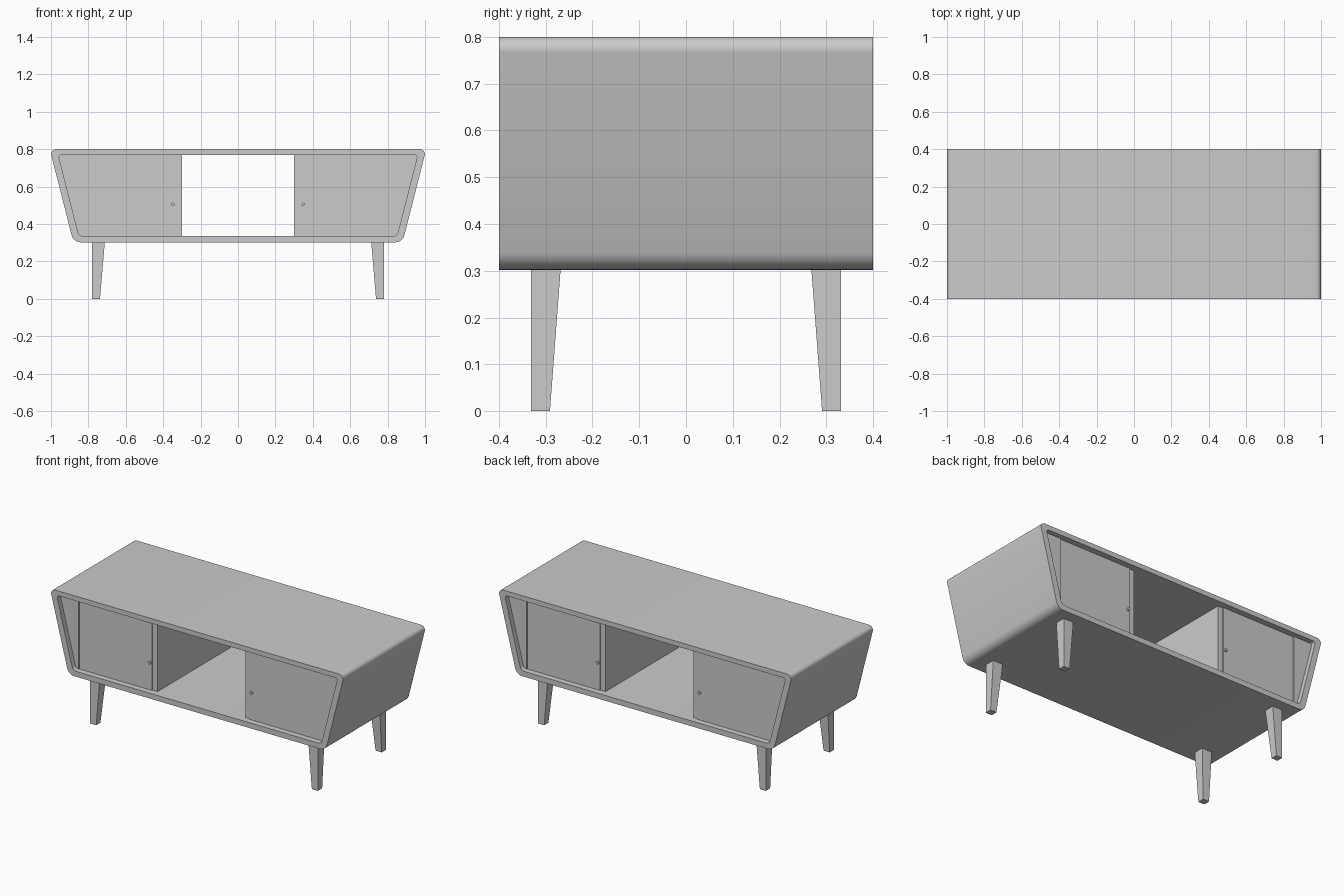
import bpy, bmesh, math
from mathutils import Matrix, Vector

cube = bpy.data.objects.get("Cube")
if cube:
    bpy.data.objects.remove(cube)

grey = bpy.data.materials.new("plain_grey")
grey.use_nodes = True
GREY = (0.6, 0.6, 0.6, 1)
grey.diffuse_color = GREY
grey.node_tree.nodes["Principled BSDF"].inputs["Base Color"].default_value = GREY


def finish(name, bm, smooth=False):
    bmesh.ops.recalc_face_normals(bm, faces=bm.faces)
    mesh = bpy.data.meshes.new(name)
    bm.to_mesh(mesh)
    bm.free()
    mesh.materials.append(grey)
    obj = bpy.data.objects.new(name, mesh)
    bpy.context.collection.objects.link(obj)
    if smooth:
        bpy.ops.object.select_all(action='DESELECT')
        obj.select_set(True)
        bpy.context.view_layer.objects.active = obj
        bpy.ops.object.shade_smooth_by_angle(angle=math.radians(30))
    return obj


def rounded(corners, steps=6):
    """Round each (x, z, radius) corner of a closed outline."""
    pts = []
    for i, (x, z, r) in enumerate(corners):
        p = Vector((x, z))
        a = (Vector(corners[i - 1][:2]) - p).normalized()
        b = (Vector(corners[(i + 1) % len(corners)][:2]) - p).normalized()
        half = a.angle(b) / 2
        centre = p + (a + b).normalized() * (r / math.sin(half))
        start = (p + a * (r / math.tan(half)) - centre).normalized()
        end = (p + b * (r / math.tan(half)) - centre).normalized()
        for k in range(steps + 1):
            pts.append(centre + start.slerp(end, k / steps).normalized() * r)
    return pts


def prism(name, outline, y0, y1):
    """Extrude an x-z outline along y."""
    bm = bmesh.new()
    face = bm.faces.new([bm.verts.new((x, y0, z)) for x, z in outline])
    out = bmesh.ops.extrude_face_region(bm, geom=[face])
    moved = [v for v in out["geom"] if isinstance(v, bmesh.types.BMVert)]
    bmesh.ops.translate(bm, verts=moved, vec=(0, y1 - y0, 0))
    # Extruding can leave the starting cap in place or drop it; close any hole
    bmesh.ops.holes_fill(bm, edges=[e for e in bm.edges if e.is_boundary])
    return finish(name, bm)


def rect(x0, x1, z0, z1):
    return [(x0, z0), (x1, z0), (x1, z1), (x0, z1)]


def trapezoid(top, bottom, z0, z1, r_top, r_bottom):
    return rounded([(-bottom, z0, r_bottom), (bottom, z0, r_bottom),
                    (top, z1, r_top), (-top, z1, r_top)])


# Cabinet shell: a tapered tube open at the front and back
outer = trapezoid(1.0065, 0.88, 0.302, 0.8, 0.026, 0.05)
inner = trapezoid(0.961, 0.85, 0.335, 0.77, 0.014, 0.028)
bm = bmesh.new()
loops = [[bm.verts.new((p.x, y, p.y)) for p in line]
         for line, y in ((outer, -0.4), (outer, 0.4), (inner, 0.4), (inner, -0.4))]
for a, b in zip(loops, loops[1:] + loops[:1]):
    for i in range(len(a)):
        j = (i + 1) % len(a)
        bm.faces.new((a[i], a[j], b[j], b[i]))
finish("cabinet_shell", bm, smooth=True)

for side, sx in (("left", 1), ("right", -1)):
    # Divider beside the open middle bay
    prism(side + "_divider", rect(sx * 0.3, sx * 0.334, 0.325, 0.78), -0.357, 0.357)
    for end, sy in (("front", -1), ("back", 1)):
        tag = f"{end}_{side}_"
        # Door and the slanted filler beside it
        prism(tag + "door", rect(sx * 0.334, sx * 0.85, 0.325, 0.78), sy * 0.335, sy * 0.363)
        filler = [(0.832, 0.325), (0.862, 0.325), (0.978, 0.78), (0.832, 0.78)]
        prism(tag + "filler", [(sx * x, z) for x, z in filler], sy * 0.335, sy * 0.369)

        # Small round knob
        bm = bmesh.new()
        bmesh.ops.create_cone(bm, cap_ends=True, segments=16, radius1=0.009,
                              radius2=0.009, depth=0.02)
        bmesh.ops.transform(bm, verts=bm.verts, matrix=Matrix.Translation(
            (sx * 0.348, sy * 0.363, 0.505)) @ Matrix.Rotation(math.pi / 2, 4, 'X'))
        finish(tag + "knob", bm, smooth=True)

        # Leg: outer faces upright, inner faces tapered
        bm = bmesh.new()
        bmesh.ops.create_cube(bm, size=1)
        for v in bm.verts:
            high = v.co.z > 0
            x = 0.78 if v.co.x > 0 else (0.712 if high else 0.738)
            y = 0.332 if v.co.y > 0 else (0.268 if high else 0.291)
            v.co = (sx * x, sy * y, 0.305 if high else 0)
        finish(tag + "leg", bm)
